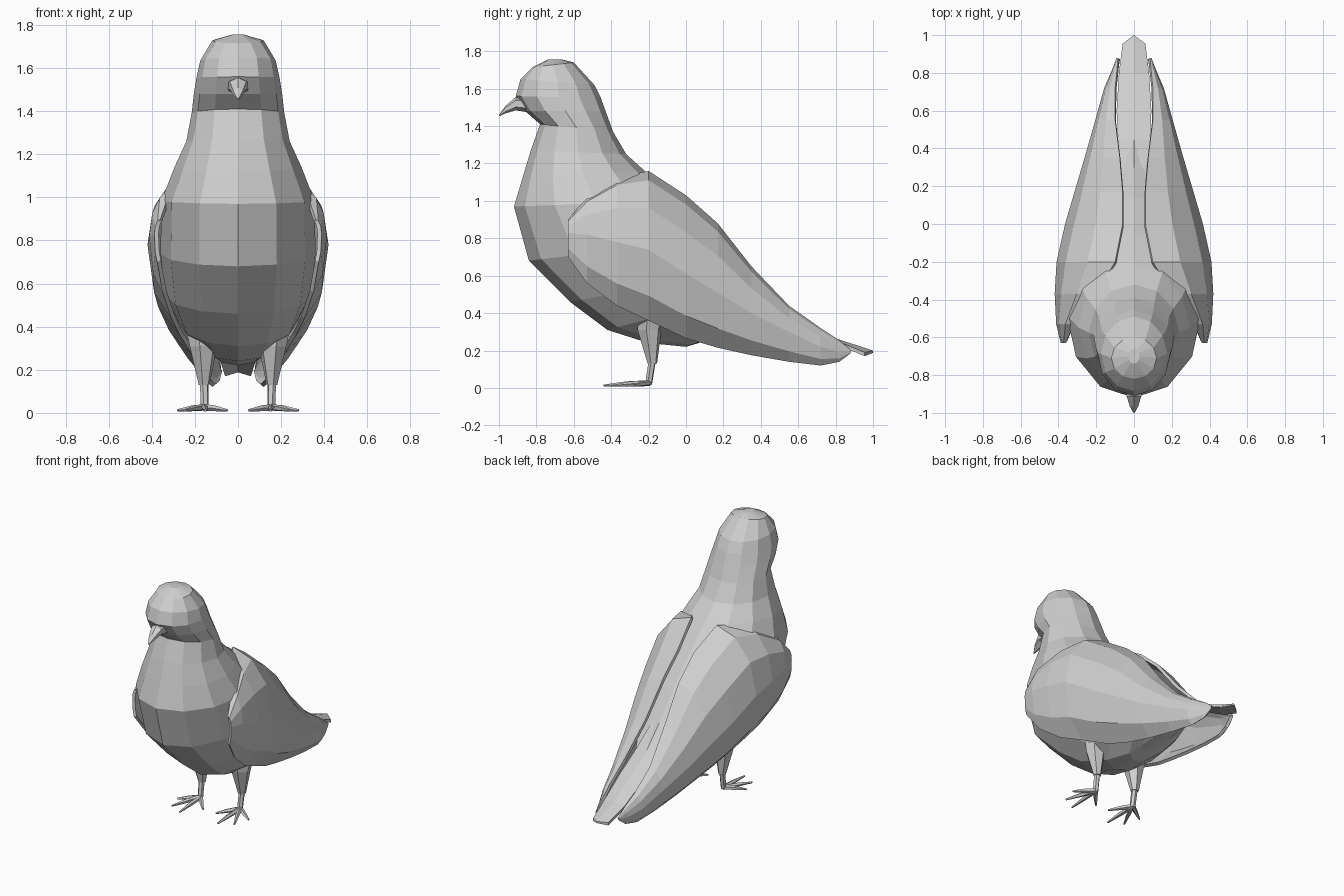
import bpy, bmesh, math
from mathutils import Vector

if "Cube" in bpy.data.objects:
    bpy.data.objects.remove(bpy.data.objects["Cube"])

grey = bpy.data.materials.new("pale_grey")
grey.diffuse_color = (0.62, 0.62, 0.62, 1)
grey.use_nodes = True
grey.node_tree.nodes["Principled BSDF"].inputs["Base Color"].default_value = grey.diffuse_color


def loft(name, rings, closed=True, cap=True):
    """Skin a list of equal-length point rings into one flat-shaded object."""
    bm = bmesh.new()
    vs = [[bm.verts.new(p) for p in r] for r in rings]
    n = len(rings[0])
    for a, b in zip(vs, vs[1:]):
        for i in range(n if closed else n - 1):
            j = (i + 1) % n
            bm.faces.new((a[i], a[j], b[j], b[i]))
    if cap and closed:
        bm.faces.new(vs[0])
        bm.faces.new(vs[-1])
    bmesh.ops.remove_doubles(bm, verts=bm.verts, dist=0.0005)
    bmesh.ops.recalc_face_normals(bm, faces=bm.faces)
    me = bpy.data.meshes.new(name)
    bm.to_mesh(me)
    bm.free()
    me.materials.append(grey)
    ob = bpy.data.objects.new(name, me)
    bpy.context.collection.objects.link(ob)
    return ob


def mirror(ob):
    ob.modifiers.new("mirror", 'MIRROR').use_axis[0] = True


def tube(name, pts, radii, sides=6):
    """Tapered tube through points."""
    pts = [Vector(p) for p in pts]
    d = (pts[-1] - pts[0]).normalized()
    u = d.orthogonal().normalized()
    v = d.cross(u)
    return loft(name, [[p + r * (u * math.cos(t) + v * math.sin(t))
                        for t in (2 * math.pi * i / sides for i in range(sides))]
                       for p, r in zip(pts, radii)])


# Head, neck and body: back (y, z), front (y, z), half width
sections = [
    (-.66, 1.755, -.74, 1.755, .03), (-.60, 1.74, -.82, 1.715, .12),
    (-.49, 1.62, -.885, 1.65, .175), (-.455, 1.55, -.91, 1.56, .193),
    (-.43, 1.48, -.86, 1.48, .205), (-.39, 1.37, -.78, 1.41, .215),
    (-.32, 1.25, -.83, 1.27, .24), (-.22, 1.16, -.875, 1.12, .295),
    (-.05, 1.00, -.92, .97, .355), (.15, .80, -.84, .68, .36),
    (.30, .63, -.62, .46, .335), (.40, .53, -.42, .31, .275),
    (.47, .46, -.20, .24, .20), (.52, .41, .00, .22, .14),
    (.56, .38, .10, .25, .09), (.62, .35, .40, .29, .06),
]
rings = []
for by, bz, fy, fz, w in sections:
    ring = []
    for i in range(12):
        a = 2 * math.pi * i / 12
        c, s = math.cos(a), math.sin(a)
        ring.append((w * s, (by + fy) / 2 + (by - fy) / 2 * c,
                     (bz + fz) / 2 + (bz - fz) / 2 * c))
    rings.append(ring)
loft("body", rings)

# Beak, hooked downward: y, z, half width, half height
beak = [(-.82, 1.515, .06, .045), (-.91, 1.52, .045, .036),
        (-.965, 1.488, .026, .02), (-1.0, 1.456, .004, .004)]
loft("beak", [[(w * math.sin(i * math.pi / 3), y, z + h * math.cos(i * math.pi / 3))
               for i in range(6)] for y, z, w, h in beak])

# Tail: shallow roof-shaped strip; y at centre, y at sides, half width, top z
tail = [(.25, .25, .06, .66), (.45, .45, .085, .48), (.60, .60, .092, .38),
        (.80, .80, .08, .265), (1.0, .955, .06, .20)]
loft("tail", [[(-w, ys, z - .01), (0, yc, z), (w, ys, z - .01),
               (w, ys, z - .03), (0, yc, z - .012), (-w, ys, z - .03)]
              for yc, ys, w, z in tail])

# Wings: y, inner top (x, z), widest (x, z), lower edge (x, z)
wing = [
    (-.63, .36, .90, .388, .83, .375, .70), (-.53, .32, 1.02, .412, .82, .35, .56),
    (-.37, .20, 1.125, .42, .78, .31, .44), (-.20, .10, 1.16, .41, .74, .27, .36),
    (0, .06, 1.03, .365, .61, .21, .265), (.17, .06, .88, .315, .51, .18, .215),
    (.35, .075, .65, .262, .40, .16, .175), (.55, .10, .44, .205, .30, .14, .14),
    (.72, .10, .32, .158, .22, .12, .12), (.82, .09, .255, .115, .19, .10, .14),
    (.88, .085, .205, .092, .195, .09, .185),
]
rows = []
for y, xt, zt, xm, zm, xb, zb in wing:
    row = []
    for deg in (0, 28, 58, 90):
        a = math.radians(deg)
        row.append((xt + (xm - xt) * math.sin(a), y, zm + (zt - zm) * math.cos(a)))
    row.append((xb + (xm - xb) * .72, y, zm + (zb - zm) * .65))
    row.append((xb, y, zb))
    rows.append(row)
wings = loft("wings", rows, closed=False)
# Face the shell outward, then thicken it inward
if sum(p.normal.x * p.area for p in wings.data.polygons) < 0:
    wings.data.flip_normals()
solid = wings.modifiers.new("thickness", 'SOLIDIFY')
solid.thickness, solid.offset = .02, -1
mirror(wings)

# Legs: feathered thigh, thin shank and toes
mirror(tube("thighs", [(.165, -.18, .42), (.16, -.195, .31), (.157, -.18, .13)],
            (.085, .066, .026)))
mirror(tube("shanks", [(.157, -.18, .15), (.155, -.2, .02)], (.02, .019)))
for k, (x, y) in enumerate([(.15, -.44), (.245, -.39), (.28, -.28), (.05, -.32)]):
    mid = ((x + .155) / 2, (y - .2) / 2, .021)
    mirror(tube(f"toes_{k + 1}", [(.155, -.195, .026), mid, (x, y, .012)],
                (.016, .014, .006), 5))
